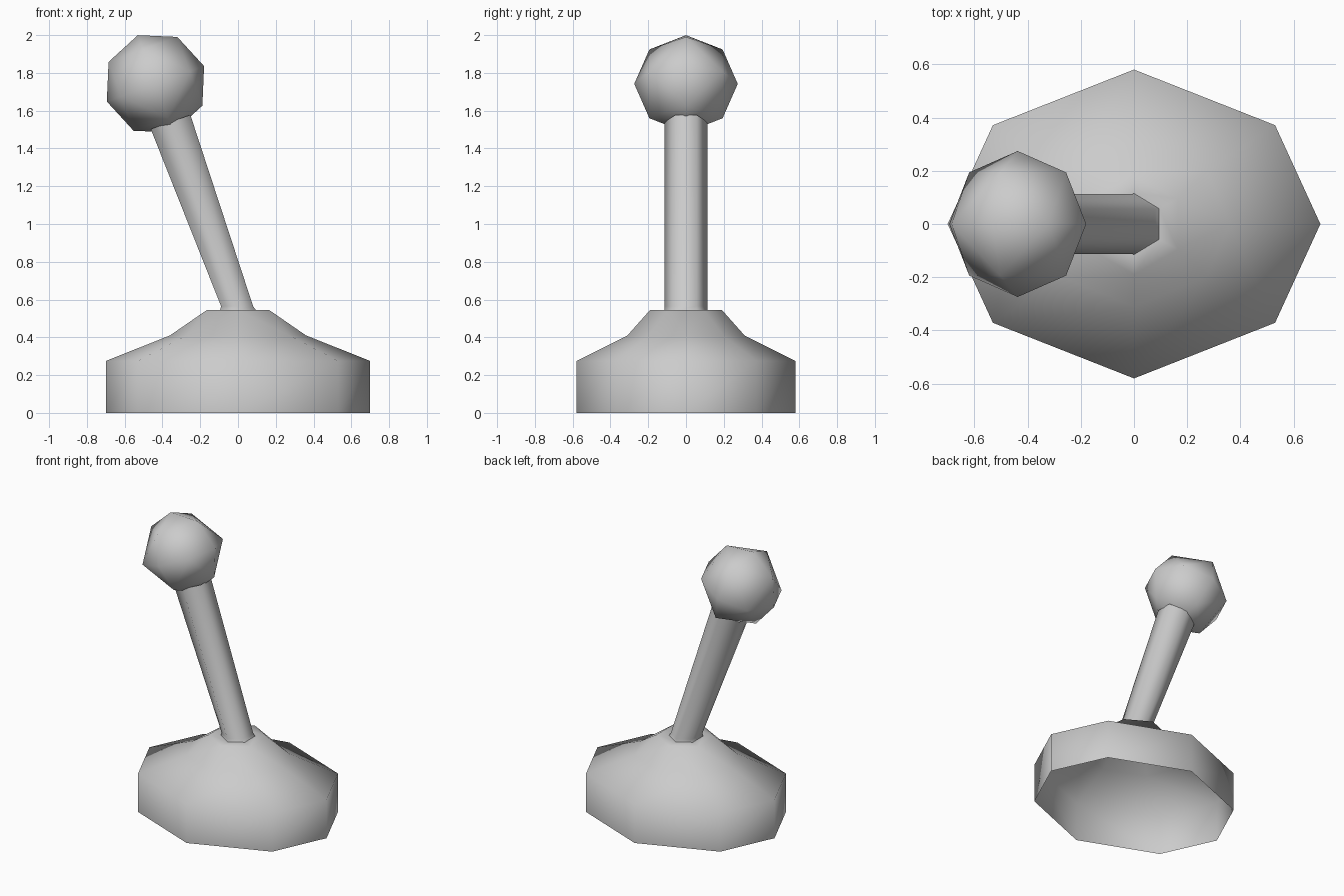
import bpy, bmesh
from math import sin, cos, radians, tau
from mathutils import Matrix

if "Cube" in bpy.data.objects:
    bpy.data.objects.remove(bpy.data.objects["Cube"])


def finish(bm, name):
    bmesh.ops.recalc_face_normals(bm, faces=bm.faces)
    me = bpy.data.meshes.new(name)
    bm.to_mesh(me)
    bm.free()
    for p in me.polygons:
        p.use_smooth = True
    ob = bpy.data.objects.new(name, me)
    bpy.context.collection.objects.link(ob)
    return ob


def add_loop(bm, pts):
    vs = [bm.verts.new(p) for p in pts]
    return [bm.edges.new((vs[i], vs[(i + 1) % len(vs)])) for i in range(len(vs))]


def octagon(rx, ry, z):
    # slightly squared-off diagonal corners
    k = (1, 0.757, 0, -0.757, -1, -0.757, 0, 0.757)
    m = (0, 0.64, 1, 0.64, 0, -0.64, -1, -0.64)
    return [(rx * a, ry * b, z) for a, b in zip(k, m)]


def hexagon(rx, ry, cx, z, slope=0.0):
    # points face +y and -y; slope tilts the ring along x
    pts = []
    for i in range(6):
        a = tau / 4 + tau * i / 6
        dx = rx * cos(a)
        pts.append((cx + dx, ry * sin(a), z + slope * dx))
    return pts


# Base: open-bottomed octagonal shell rising to a small hexagonal plateau
bm = bmesh.new()
rings = [octagon(0.70, 0.58, 0), octagon(0.70, 0.58, 0.275),
         octagon(0.36, 0.31, 0.41), hexagon(0.19, 0.19, 0, 0.545),
         hexagon(0.109, 0.115, 0, 0.545)]
loops = [add_loop(bm, r) for r in rings]
for a, b in zip(loops, loops[1:]):
    bmesh.ops.bridge_loops(bm, edges=a + b)
finish(bm, "base")

# Lever: leaning hexagonal rod
bm = bmesh.new()
low = add_loop(bm, hexagon(0.109, 0.115, 0, 0.545))
flare = add_loop(bm, hexagon(0.098, 0.113, -0.005, 0.565))
high = add_loop(bm, hexagon(0.121, 0.113, -0.357, 1.54, 0.36))
bmesh.ops.bridge_loops(bm, edges=low + flare)
bmesh.ops.bridge_loops(bm, edges=flare + high)
finish(bm, "lever_rod")

# Knob: octahedron subdivided once into a ball, tilted with the lever
bm = bmesh.new()
ax = {}
for i in range(3):
    for s in (1, -1):
        co = [0, 0, 0]
        co[i] = s
        ax[i, s] = bm.verts.new(co)
for sx in (1, -1):
    for sy in (1, -1):
        for sz in (1, -1):
            bm.faces.new((ax[0, sx], ax[1, sy], ax[2, sz]))
bmesh.ops.subdivide_edges(bm, edges=bm.edges[:], cuts=1, use_grid_fill=True)
for v in bm.verts:
    v.co = v.co.normalized() * 0.274
bmesh.ops.transform(bm, verts=bm.verts,
                    matrix=Matrix.Translation((-0.437, 0, 1.742)) @ Matrix.Rotation(radians(-20), 4, 'Y'))
finish(bm, "knob")
